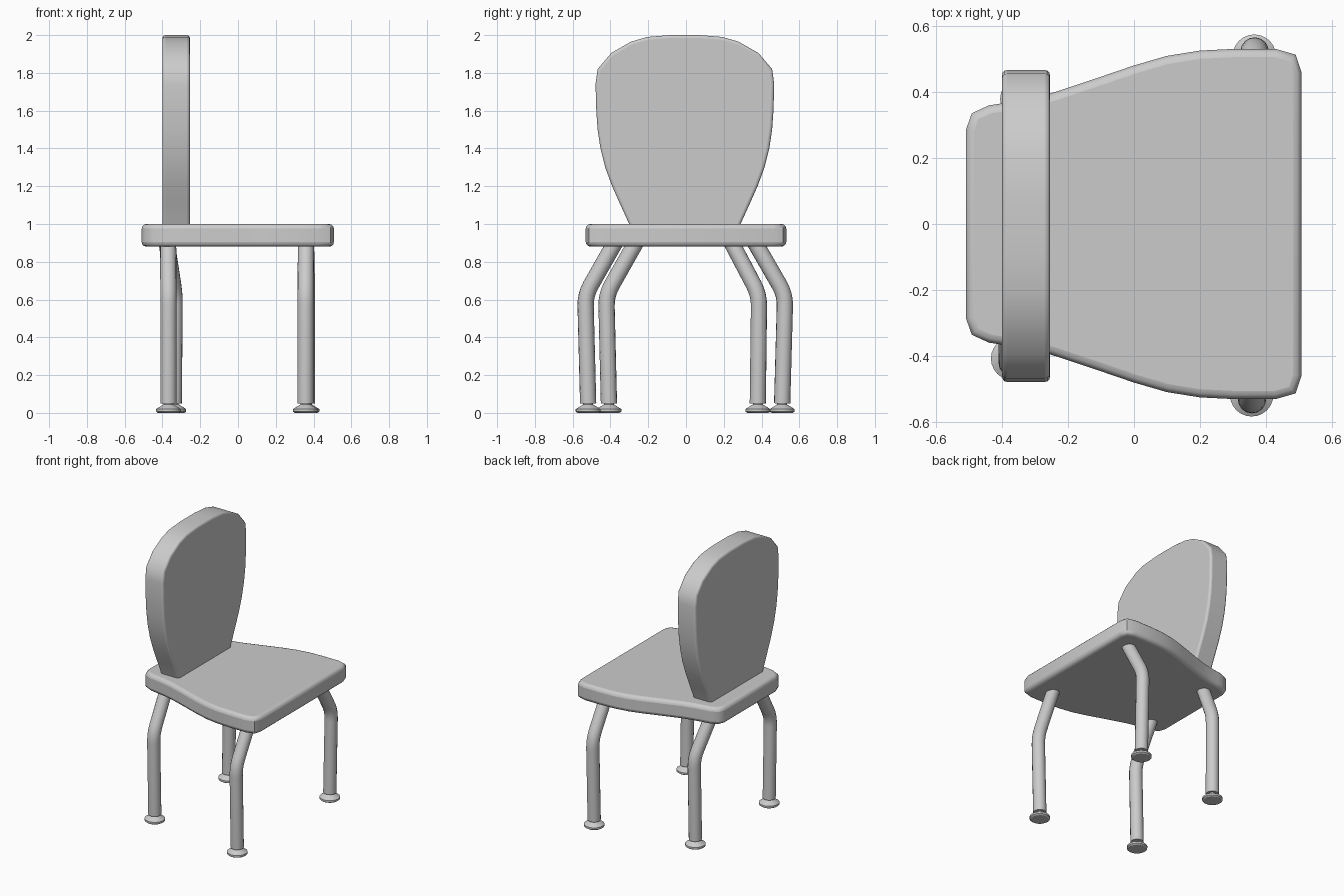
import bpy, math
from mathutils import Vector

if "Cube" in bpy.data.objects:
    bpy.data.objects.remove(bpy.data.objects["Cube"])


def mesh_object(name, verts, faces):
    me = bpy.data.meshes.new(name)
    me.from_pydata(verts, [], faces)
    me.update()
    ob = bpy.data.objects.new(name, me)
    bpy.context.collection.objects.link(ob)
    bpy.ops.object.select_all(action='DESELECT')
    ob.select_set(True)
    bpy.context.view_layer.objects.active = ob
    return ob


def slab(name, outline, low, high, to_3d, width):
    """Extrude a counter-clockwise outline and round its rims."""
    n = len(outline)
    verts = [to_3d(a, b, low) for a, b in outline] + [to_3d(a, b, high) for a, b in outline]
    faces = [tuple(reversed(range(n))), tuple(range(n, 2 * n))]
    faces += [(i, (i + 1) % n, n + (i + 1) % n, n + i) for i in range(n)]
    ob = mesh_object(name, verts, faces)
    bpy.ops.object.shade_smooth_by_angle(angle=math.radians(50))
    bevel = ob.modifiers.new("rounded_rim", 'BEVEL')
    bevel.width, bevel.segments = width, 3
    bevel.limit_method, bevel.angle_limit = 'ANGLE', math.radians(65)
    bpy.ops.object.modifier_apply(modifier=bevel.name)
    bpy.ops.object.shade_smooth_by_angle(angle=math.radians(50))
    return ob


# Seat: flared outline (x, half width), mirrored across y
side = [(0.508, 0.46), (0.49, 0.514), (0.43, 0.531), (0.30, 0.531), (0.20, 0.526),
        (0.10, 0.510), (0.0, 0.481), (-0.12, 0.440), (-0.25, 0.397), (-0.33, 0.378),
        (-0.40, 0.366), (-0.44, 0.36), (-0.492, 0.336), (-0.51, 0.285)]
outline = side + [(x, -y) for x, y in reversed(side)]
slab("seat", outline, 0.88, 1.0, lambda a, b, h: (a, b, h), 0.025)

# Backrest: balloon-shaped outline (half width, z), standing in the yz plane
side = [(0.285, 0.97), (0.295, 1.0), (0.345, 1.11), (0.385, 1.2), (0.422, 1.3), (0.447, 1.4),
        (0.462, 1.5), (0.469, 1.6), (0.473, 1.74), (0.462, 1.82), (0.39, 1.905),
        (0.285, 1.965), (0.2, 1.99), (0.08, 2.0)]
outline = [(y - 0.006, z) for y, z in side] + [(-y - 0.006, z) for y, z in reversed(side)]
slab("backrest", outline, -0.40, -0.255, lambda a, b, h: (h, a, b), 0.015)


# Legs: bent tubes that splay out under the seat
def leg(name, top, bend, bottom, radius=0.043):
    t = Vector((*top, 0.885))
    b = Vector((*bend, 0.625))
    f = Vector((*bottom, 0.05))
    up, down = (t - b).normalized(), (f - b).normalized()
    p, q = b + up * 0.06, b + down * 0.06
    arc = [p.lerp(b, s).lerp(b.lerp(q, s), s) for s in (0, 0.25, 0.5, 0.75, 1)]
    cu = bpy.data.curves.new(name, 'CURVE')
    cu.dimensions = '3D'
    cu.bevel_depth, cu.bevel_resolution, cu.use_fill_caps = radius, 6, True
    path = [t + up * 0.04] + arc + [f]
    sp = cu.splines.new('POLY')
    sp.points.add(len(path) - 1)
    for pt, co in zip(sp.points, path):
        pt.co = (*co, 1)
    ob = bpy.data.objects.new(name, cu)
    bpy.context.collection.objects.link(ob)


# Feet: turned glides with a narrow neck
def foot(name, x, y, n=24):
    profile = [(0.056, 0.0), (0.066, 0.007), (0.066, 0.02), (0.026, 0.045), (0.026, 0.06)]
    verts = [(x + r * math.cos(2 * math.pi * i / n), y + r * math.sin(2 * math.pi * i / n), z)
             for r, z in profile for i in range(n)]
    faces = [(k * n + i, k * n + (i + 1) % n, (k + 1) * n + (i + 1) % n, (k + 1) * n + i)
             for k in range(len(profile) - 1) for i in range(n)]
    faces += [tuple(reversed(range(n))), tuple(range(len(verts) - n, len(verts)))]
    mesh_object(name, verts, faces)
    bpy.ops.object.shade_smooth_by_angle(angle=math.radians(30))


legs = {
    "front_leg_left": ((0.36, -0.385), (0.358, -0.533), (0.357, -0.518)),
    "front_leg_right": ((0.36, 0.375), (0.366, 0.525), (0.365, 0.509)),
    "back_leg_left": ((-0.37, -0.275), (-0.368, -0.422), (-0.368, -0.408)),
    "back_leg_right": ((-0.375, 0.25), (-0.335, 0.387), (-0.34, 0.38)),
}
for name, (top, bend, bottom) in legs.items():
    leg(name, top, bend, bottom)
    foot(name.replace("leg", "foot"), *bottom)
